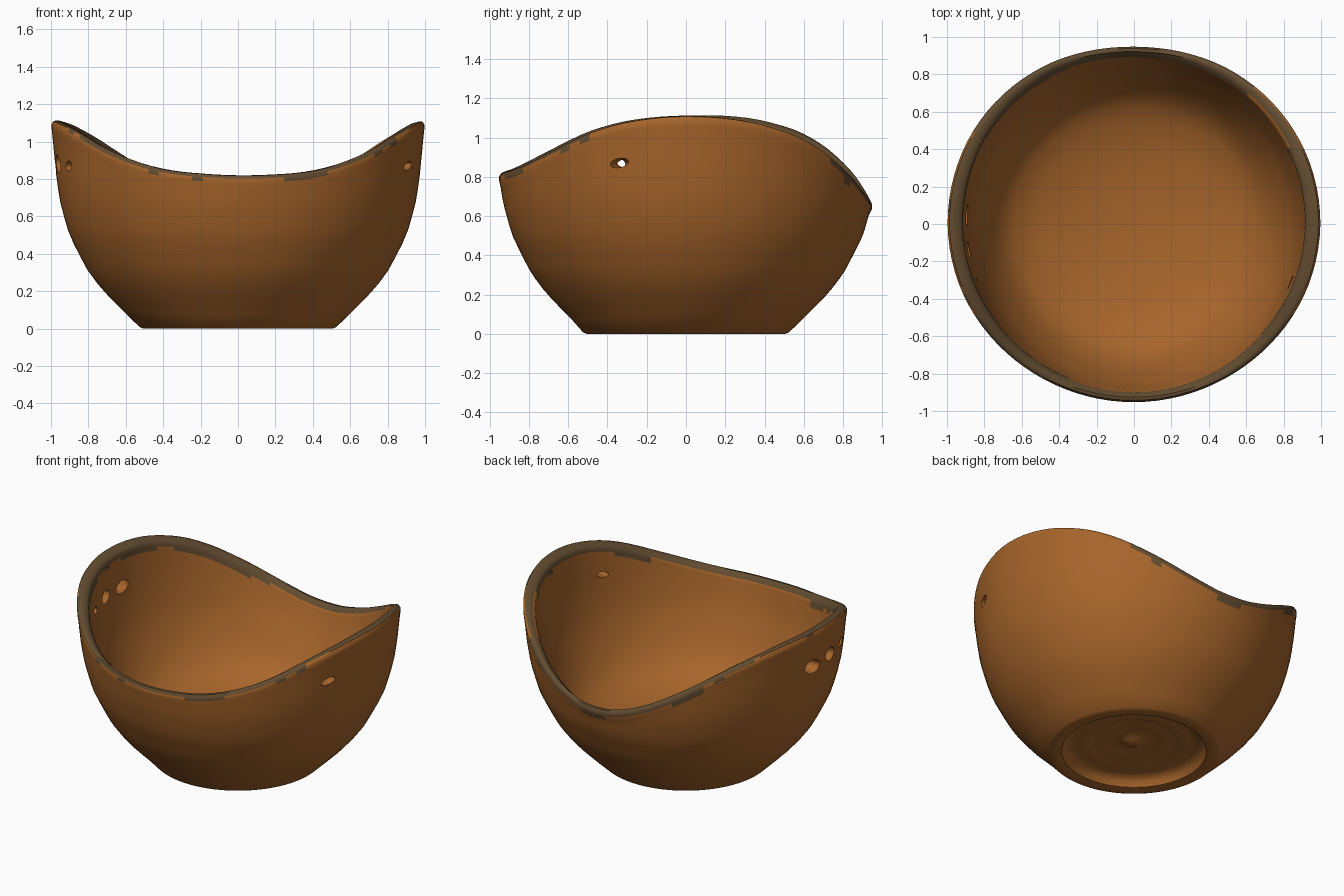
import bpy, bmesh, math, random
from mathutils import Vector

random.seed(4)
if "Cube" in bpy.data.objects:
    bpy.data.objects.remove(bpy.data.objects["Cube"])


def make_material(name, colour):
    m = bpy.data.materials.new(name)
    m.use_nodes = True
    m.diffuse_color = colour
    m.node_tree.nodes["Principled BSDF"].inputs["Base Color"].default_value = colour
    return m


clay = make_material("brown clay", (0.385, 0.13, 0.024, 1))
worn = make_material("worn grey rim", (0.125, 0.073, 0.03, 1))


def lerp(table, x):
    """Piecewise linear lookup in a list of (x, value) pairs."""
    for (x0, v0), (x1, v1) in zip(table, table[1:]):
        if x <= x1:
            return v0 + (v1 - v0) * max(0, x - x0) / (x1 - x0)
    return table[-1][1]


def soft(table, x, width):
    """Lookup averaged over a small window to round the corners."""
    return sum(lerp(table, x + width * k / 4) for k in range(-4, 5)) / 9


# Rim height by bearing: front is -90, side is 0, back is 90
RIM = [(-90, .815), (-65, .845), (-45, .94), (-28, 1.055), (-10, 1.11), (15, 1.115),
       (28, 1.075), (40, 1.015), (57, .865), (75, .715), (90, .66)]
# Radius by height for the outer and inner wall
OUTER = [(0, .53), (.03, .55), (.11, .63), (.2, .72), (.31, .805), (.5, .902), (.67, .95),
         (.8, .97), (1.1, .999)]
INNER = [(.12, .18), (.145, .4), (.19, .57), (.28, .69), (.42, .777), (.6, .848),
         (.8, .887), (1.1, .925)]
# Underside: centre nub, sunken disc, soft ring, steep recess wall and foot ring
FOOT = [(.03, .05), (.06, .064), (.1, .078), (.15, .074), (.19, .064), (.23, .068),
        (.26, .07), (.29, .058), (.32, .06), (.36, .064), (.4, .055), (.425, .035),
        (.44, .004), (.46, 0), (.505, 0), (.525, .008)]
SEGMENTS, WALL = 96, 14


def rim_height(angle):
    """Smoothed rim, mirrored past front and back; one side dips a little."""
    total = 0
    for k in range(-4, 5):
        a = angle + math.radians(2.2 * k)
        total += lerp(RIM, math.degrees(math.asin(math.sin(a))))
        if math.cos(a) > 0:
            total -= (.03 if math.sin(a) > 0 else .012) * abs(math.sin(2 * a))
    return total / 9


def column(angle):
    """Profile of the bowl at one bearing, from the underside centre to the inside centre."""
    h = rim_height(angle)
    squash = 1 - .018 * max(0, -math.sin(angle))
    pts = list(FOOT)
    for k in range(1, WALL + 1):
        z = .02 + (h - .09) * k / WALL
        pts.append((soft(OUTER, z, .03) * squash, z))
    # rounded lip, thicker at the high sides
    out = soft(OUTER, h, .03) * squash
    inn = out - .048 - .034 * math.cos(angle) ** 2
    shift = inn - soft(INNER, h, .06)

    def wall(z):
        return soft(INNER, z, min(.06, z - .12)) + shift * max(0, 1 - (h - z) / .3)

    pts += [(out - .002, h - .04), (out - .002, h - .018), (out - .012, h - .002),
            (out - .028, h), (inn + .012, h - .012)]
    pts += [(wall(h - drop), h - drop) for drop in (.03, .05, .075)]
    for k in range(WALL - 1, -1, -1):
        z = .125 + (h - .21) * k / WALL
        pts.append((wall(z), z))
    return pts


# Bowl body swept around the axis
bm = bmesh.new()
cols = []
for i in range(SEGMENTS):
    a = math.tau * i / SEGMENTS
    cols.append([bm.verts.new((r * math.cos(a), r * math.sin(a), z)) for r, z in column(a)])
LIP = len(FOOT) + WALL
under = bm.verts.new((0, 0, .046))
inside = bm.verts.new((0, 0, .115))
for i in range(SEGMENTS):
    a = math.tau * (i + .5) / SEGMENTS
    c, d = cols[i], cols[(i + 1) % SEGMENTS]
    # ragged edge of the worn rim: wide inside the high sides, lower outside front and back
    ragged = math.sin(a * 9) + random.uniform(-1, 1)
    first = LIP + 2 - (abs(math.sin(a)) > .5) - (math.sin(a) > .75) - (ragged > .9)
    last = LIP + 4
    if math.cos(a) < -.4:
        last += 1 + (ragged > -.6)
    elif math.cos(a) > .75:
        last += 1 + (ragged > .2)
    if math.radians(28) < a < math.radians(50):
        first, last = LIP + 2, LIP + 3
    for j in range(len(c) - 1):
        f = bm.faces.new((c[j], d[j], d[j + 1], c[j + 1]))
        f.material_index = int(first <= j <= last)
    bm.faces.new((under, d[0], c[0]))
    bm.faces.new((inside, c[-1], d[-1]))
bmesh.ops.recalc_face_normals(bm, faces=bm.faces)
mesh = bpy.data.meshes.new("bowl")
bm.to_mesh(mesh)
bm.free()
bowl = bpy.data.objects.new("bowl", mesh)
bpy.context.collection.objects.link(bowl)
mesh.materials.append(clay)
mesh.materials.append(worn)


# Small eyelets through the two high sides
def eyelet(bearing, z, half_width, half_height, tilt):
    a = math.radians(bearing)
    bpy.ops.mesh.primitive_cylinder_add(vertices=14, radius=1, depth=2)
    cutter = bpy.context.object
    cutter.name = "eyelet_cutter"
    cutter.hide_render = True
    cutter.data.materials.append(clay)
    out = Vector((math.cos(a), math.sin(a), 0))
    side = Vector((-out.y, out.x, 0))
    up = Vector((0, 0, 1))
    along = side * math.cos(tilt) + up * math.sin(tilt)
    across = up * math.cos(tilt) - side * math.sin(tilt)
    centre = out * .95 + up * z
    for v in cutter.data.vertices:
        x, y, w = v.co
        flare = 1 + .35 * w
        v.co = (centre + along * x * half_width * flare
                + across * y * half_height * flare + out * w * .15)
    mod = bowl.modifiers.new("eyelet", "BOOLEAN")
    mod.operation = "DIFFERENCE"
    mod.solver = "EXACT"
    mod.object = cutter
    bpy.context.view_layer.objects.active = bowl
    bpy.ops.object.modifier_apply(modifier=mod.name)
    bpy.data.objects.remove(cutter)


eyelet(-20.5, .87, .05, .022, .2)
eyelet(177, .875, .07, .045, -.2)
eyelet(189, .88, .06, .045, -.3)
eyelet(201, .87, .04, .025, .2)

bpy.ops.object.select_all(action="DESELECT")
bowl.select_set(True)
bpy.context.view_layer.objects.active = bowl
bpy.ops.object.shade_smooth_by_angle(angle=math.radians(50))
